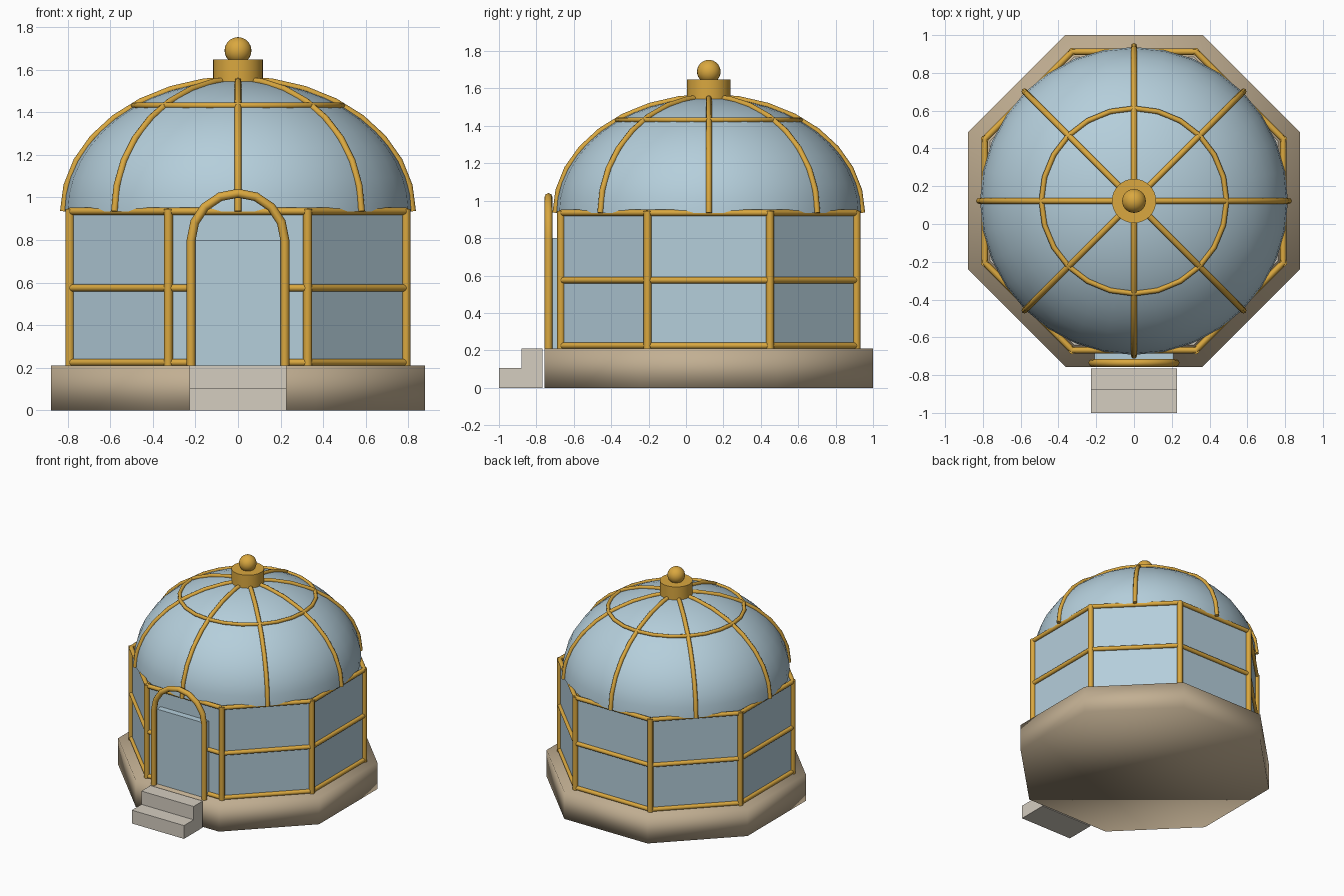
import bpy, bmesh, math
from math import sin, cos, pi, radians
from mathutils import Matrix

if "Cube" in bpy.data.objects:
    bpy.data.objects.remove(bpy.data.objects["Cube"])

CY = 0.122            # centre of the octagon along y
FLOOR, EAVE = 0.21, 0.935
WALL_R = 0.79 / cos(pi / 8)


def material(name, rgb):
    m = bpy.data.materials.new(name)
    m.diffuse_color = (*rgb, 1)
    m.use_nodes = True
    bsdf = m.node_tree.nodes["Principled BSDF"]
    bsdf.inputs["Base Color"].default_value = (*rgb, 1)
    return m


glass = material("pale blue glass", (0.46, 0.62, 0.71))
gold = material("golden metal", (0.70, 0.39, 0.05))
tan = material("tan stone", (0.54, 0.43, 0.29))
stone = material("pale stone", (0.66, 0.61, 0.53))


def mesh_object(name, bm, mat, smooth=None):
    bmesh.ops.recalc_face_normals(bm, faces=bm.faces[:])
    me = bpy.data.meshes.new(name)
    bm.to_mesh(me)
    bm.free()
    me.materials.append(mat)
    ob = bpy.data.objects.new(name, me)
    bpy.context.collection.objects.link(ob)
    if smooth:
        bpy.ops.object.select_all(action='DESELECT')
        ob.select_set(True)
        bpy.context.view_layer.objects.active = ob
        bpy.ops.object.shade_smooth_by_angle(angle=radians(smooth))
    return ob


def box(name, x, y, z, mat):
    """Box from (min, max) pairs."""
    bm = bmesh.new()
    size = [b - a for a, b in (x, y, z)]
    mid = [(a + b) / 2 for a, b in (x, y, z)]
    bmesh.ops.create_cube(bm, size=1,
                          matrix=Matrix.Translation(mid) @ Matrix.Diagonal((*size, 1)))
    return mesh_object(name, bm, mat)


def prism(name, sides, r, z0, z1, mat, smooth=None, caps=True):
    bm = bmesh.new()
    turn = Matrix.Rotation(pi / 8, 4, 'Z')
    bmesh.ops.create_cone(bm, cap_ends=caps, segments=sides, radius1=r, radius2=r,
                          depth=z1 - z0,
                          matrix=Matrix.Translation((0, CY, (z0 + z1) / 2)) @ turn)
    return mesh_object(name, bm, mat, smooth)


def tubes(name, paths, r, closed=False):
    """Round bars along point lists."""
    cu = bpy.data.curves.new(name, 'CURVE')
    cu.dimensions = '3D'
    cu.bevel_depth = r
    cu.bevel_resolution = 2
    cu.use_fill_caps = True
    for path in paths:
        sp = cu.splines.new('POLY')
        sp.points.add(len(path) - 1)
        for p, co in zip(sp.points, path):
            p.co = (*co, 1)
        sp.use_cyclic_u = closed
    cu.materials.append(gold)
    ob = bpy.data.objects.new(name, cu)
    bpy.context.collection.objects.link(ob)
    bpy.ops.object.select_all(action='DESELECT')
    ob.select_set(True)
    bpy.context.view_layer.objects.active = ob
    bpy.ops.object.convert(target='MESH')
    bpy.ops.object.shade_smooth_by_angle(angle=radians(50))


def polar(r, a, z):
    return (r * cos(a), CY + r * sin(a), z)


# Plinth, floor and steps
prism("plinth", 8, 0.878 / cos(pi / 8), 0, FLOOR, tan, smooth=120)
prism("floor", 8, WALL_R - 0.03, FLOOR, FLOOR + 0.005, stone)
box("lower_step", (-0.228, 0.228), (-1, -0.766), (0, 0.105), stone)
box("upper_step", (-0.228, 0.228), (-0.88, -0.766), (0.105, FLOOR), stone)

# Glass walls
prism("wall_glass", 8, WALL_R - 0.005, FLOOR, EAVE, glass, caps=False)

# Corner posts and horizontal rails
corners = [pi / 8 + i * pi / 4 for i in range(8)]
tubes("corner_posts", [[polar(WALL_R, a, FLOOR), polar(WALL_R, a, EAVE + 0.01)]
                       for a in corners], 0.021)
for label, z in (("bottom", 0.225), ("middle", 0.575), ("top", EAVE)):
    tubes(label + "_rails", [[polar(WALL_R, a, z), polar(WALL_R, a + pi / 4, z)]
                             for a in corners], 0.017)

# Door panel with arched frame
box("door_panel", (-0.21, 0.21), (-0.715, -0.665), (FLOOR, 0.8), glass)
arch = [(0.22 * cos(i * pi / 8), -0.735, 0.8 + 0.22 * sin(i * pi / 8)) for i in range(9)]
tubes("door_frame", [[(0.22, -0.735, FLOOR)] + arch + [(-0.22, -0.735, FLOOR)]], 0.021)

# Dome: upper half of a flattened sphere, open below
bm = bmesh.new()
bmesh.ops.create_uvsphere(bm, u_segments=32, v_segments=24, radius=1)
bmesh.ops.delete(bm, geom=[v for v in bm.verts if v.co.z < -0.01], context='VERTS')
bmesh.ops.transform(bm, verts=bm.verts, matrix=Matrix.Translation((0, CY, EAVE))
                    @ Matrix.Diagonal((0.815, 0.815, 0.615, 1)))
mesh_object("dome_glass", bm, glass, smooth=60)

# Dome ribs and ring
STEPS = 8
arc = [i * pi / 2 / STEPS for i in range(STEPS + 1)]
tubes("dome_ribs", [[polar(0.82 * cos(t), k * pi / 4, EAVE + 0.62 * sin(t)) for t in arc]
                    for k in range(8)], 0.016)
tubes("dome_ring", [[polar(0.49, i * pi / 12, 1.432) for i in range(24)]], 0.014, closed=True)

# Collar and ball finial
prism("collar", 32, 0.117, 1.545, 1.648, gold, smooth=40)
bm = bmesh.new()
bmesh.ops.create_uvsphere(bm, u_segments=24, v_segments=16, radius=0.063,
                          matrix=Matrix.Translation((0, CY, 1.69)))
mesh_object("finial_ball", bm, gold, smooth=60)
